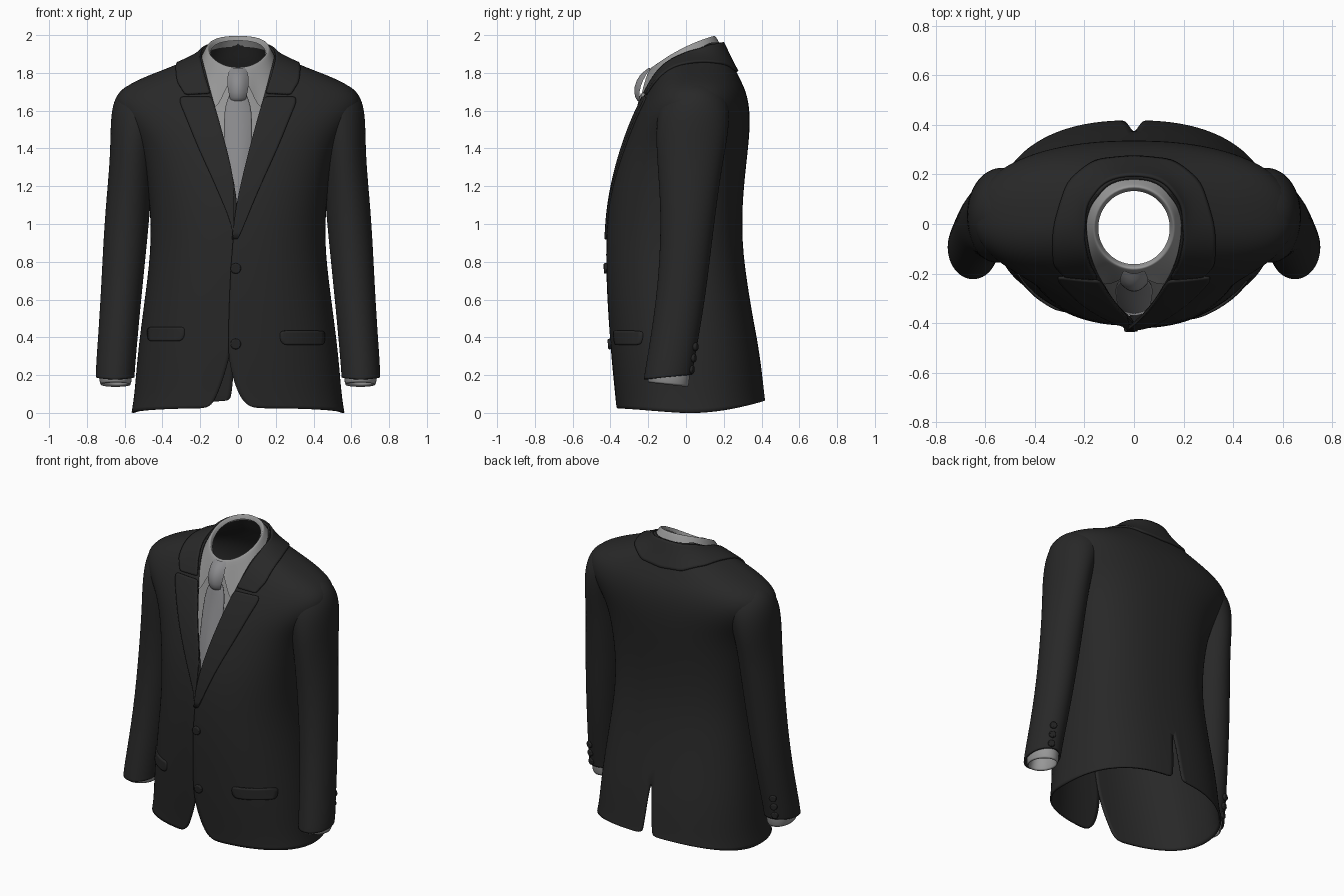
import bpy, bmesh, math
from mathutils import Vector
from mathutils.bvhtree import BVHTree

if "Cube" in bpy.data.objects:
    bpy.data.objects.remove(bpy.data.objects["Cube"])


def material(name, c):
    m = bpy.data.materials.new(name)
    m.diffuse_color = (*c, 1)
    m.use_nodes = True
    m.node_tree.nodes["Principled BSDF"].inputs["Base Color"].default_value = m.diffuse_color
    return m


SUIT = material("charcoal cloth", (.021, .021, .021))
BUTTON = material("black button", (.018, .018, .018))
SHIRT = material("light grey shirt", (.31, .31, .31))
TIE = material("grey tie", (.26, .26, .27))


def sheet(name, grids, mat, sub=1, thick=0.0):
    """Quad sheets from grids of points; each grid is (rows, flip)."""
    bm = bmesh.new()
    for rows, flip in grids:
        vs = [[bm.verts.new(p) for p in r] for r in rows]
        for a, b in zip(vs, vs[1:]):
            for j in range(len(a) - 1):
                q = [a[j], a[j + 1], b[j + 1], b[j]]
                bm.faces.new(q[::-1] if flip else q)
    bmesh.ops.remove_doubles(bm, verts=bm.verts, dist=1e-5)
    me = bpy.data.meshes.new(name)
    bm.to_mesh(me)
    bm.free()
    for p in me.polygons:
        p.use_smooth = True
    ob = bpy.data.objects.new(name, me)
    bpy.context.collection.objects.link(ob)
    me.materials.append(mat)
    if sub:
        ob.modifiers.new("smooth", "SUBSURF").levels = sub
        ob.modifiers["smooth"].render_levels = sub
    if thick:
        solidify(ob, thick)
    return ob


def solidify(ob, t):
    s = ob.modifiers.new("cloth", "SOLIDIFY")
    s.thickness, s.offset = t, -1


def mirror_rows(rows, s):
    return ([[(s * x, y, z) for x, y, z in r] for r in rows], s < 0)


# Jacket body: z, half width, front y, back y, middle y,
# left front edge, right front edge (above 1 = degrees), half vent gap
BODY = [
    (0.0, .565, -.36, .42, 0, .06, .15, .045), (.09, .55, -.365, .415, 0, 0, .11, .035),
    (.28, .535, -.385, .395, 0, -.055, .045, .018), (.45, .515, -.397, .365, 0, -.05, .02, 0),
    (.65, .488, -.41, .33, 0, -.045, .015, 0), (.9, .458, -.415, .295, 0, -.03, .0, 0),
    (1.15, .47, -.40, .3, 0, 0, 0, 0), (1.4, .51, -.345, .33, 0, .065, .065, 0),
    (1.53, .6, -.295, .34, .01, .1, .1, 0), (1.63, .66, -.25, .335, .02, .125, .125, 0),
    (1.71, .63, -.21, .315, .03, .147, .147, 0),
    (1.77, .52, -.18, .285, .03, .163, .163, 0), (1.83, .36, -.145, .255, .02, .178, .178, 0),
    (1.875, .255, -.10, .23, .02, .19, .19, 0), (1.92, .205, -.08, .21, .02, 98, 98, 0),
    (1.96, .17, -.05, .19, .03, 125, 125, 0)]
N, SEG = 2.35, 22


def edge_angle(x, w):
    if x > 1:
        return math.radians(x)
    return math.copysign(math.asin(min(1, abs(x) / w) ** (N / 2)), x)


def spow(v):
    return math.copysign(abs(v) ** (2 / N), v)


def body_half(s):
    rows = []
    for z, w, yf, yb, yc, el, er, gap in BODY:
        a0 = edge_angle(el if s > 0 else er, w)
        a1 = math.pi - edge_angle(gap, w)
        row = []
        for j in range(SEG + 1):
            a = a0 + (a1 - a0) * j / SEG
            c = spow(math.cos(a))
            lap = 1.025 if s > 0 and z < 1.2 else 1     # left side laps over
            y = yc + (c * (yf - yc) * lap if c > 0 else -c * (yb - yc))
            x = 0.0 if gap == 0 and j == SEG else w * spow(math.sin(a))
            lift = (.065 * (y / .42) ** 2 if y > 0 else .025 * c) if z < .05 else 0
            row.append((x, y, z + lift))
        rows.append(row)
    return mirror_rows(rows, s)


body = sheet("jacket_body", [body_half(1), body_half(-1)], SUIT, 2)
bpy.context.view_layer.update()
surface = BVHTree.FromObject(body, bpy.context.evaluated_depsgraph_get())
solidify(body, .012)


def front_hit(x, z):
    """Point and normal on the jacket front."""
    p, n, _, _ = surface.ray_cast(Vector((x, -1, z)), Vector((0, 1, 0)))
    if p is None or p.y > -.02:
        p, n, _, _ = surface.find_nearest(Vector((x, -.3, z)))
    return p, n


def drape(rows, s, off, cols=6):
    """Grid lying on the jacket front from rows of z, inner x, outer x."""
    out = []
    for z, x0, x1 in rows:
        r = []
        for j in range(cols + 1):
            x = x0 + (x1 - x0) * j / cols
            p, _ = front_hit(s * (x + (.02 if j == 0 else 0)), z)
            r.append((s * x, p.y - off, z))
        out.append(r)
    return out, s < 0


# Lapels
LAPEL = [(.92, -.03, .0), (1.0, -.022, .035), (1.1, -.01, .075), (1.24, .02, .135), (1.4, .06, .21),
         (1.53, .095, .262), (1.6, .115, .29), (1.65, .13, .312), (1.675, .138, .305)]
for s in (1, -1):
    rows = LAPEL if s > 0 else [(z, max(a, .02), max(b, .025)) for z, a, b in LAPEL]
    sheet("lapel", [drape(rows, s, .011)], SUIT, 1, .012)

# Jacket collar, wrapped round the neck from notch to back
INNER = [(.145, -.21, 1.685), (.175, -.16, 1.78), (.197, -.06, 1.865), (.188, .07, 1.925), (.11, .175, 1.955), (0, .205, 1.965)]
OUTER = [(.285, -.24, 1.70), (.325, -.17, 1.76), (.325, .0, 1.86), (.27, .17, 1.86), (.15, .28, 1.83), (0, .3, 1.82)]


def along(path, t):
    i = min(int(t), len(path) - 2)
    return Vector(path[i]).lerp(Vector(path[i + 1]), t - i)


halves = []
for s in (1, -1):
    rows = []
    for k in range(6):
        r = []
        for m in range(21):
            p, n, _, _ = surface.find_nearest(along(OUTER, m / 4).lerp(along(INNER, m / 4), k / 5))
            q = p + n * .012
            r.append((0.0 if m == 20 else q.x, q.y, q.z))
        rows.append(r)
    halves.append(mirror_rows(rows, s))
sheet("jacket_collar", halves, SUIT, 1, .012)

# Pocket flaps
for s in (1, -1):
    flap = [(.36, .24, .455), (.38, .225, .46), (.41, .222, .462), (.435, .225, .46)]
    if s < 0:
        flap = [(z + .02, a + .06, b + .02) for z, a, b in flap]
    sheet("pocket_flap", [drape(flap, s, .014)], SUIT, 1, .014)


def button(name, p, n, r):
    bpy.ops.mesh.primitive_cylinder_add(vertices=20, radius=r, depth=.022, location=p)
    ob = bpy.context.object
    ob.name = name
    ob.rotation_euler = Vector(n).to_track_quat('Z', 'Y').to_euler()
    ob.data.materials.append(BUTTON)
    b = ob.modifiers.new("round", "BEVEL")
    b.width, b.segments = .006, 2
    bpy.ops.object.shade_smooth_by_angle()


for z in (.365, .765):
    p, n = front_hit(-.012, z)
    button("front_button", p + n * .003, n, .028)

# Sleeves: z, centre x, centre y, x radius, y radius
SLEEVE = [(.19, .65, -.095, .104, .13), (.23, .65, -.09, .105, .13), (.6, .62, -.025, .108, .13),
          (1.0, .59, .01, .121, .14), (1.3, .565, .02, .117, .172), (1.45, .555, .03, .122, .192),
          (1.58, .53, .04, .145, .195), (1.67, .49, .045, .165, .175), (1.73, .44, .05, .165, .13),
          (1.765, .40, .05, .1, .08), (1.77, .38, .05, .02, .02)]
# Shirt cuffs, folding back inside
CUFF = [(.24, .645, -.085, .07, .095), (.15, .648, -.095, .072, .097),
        (.14, .648, -.095, .086, .112), (.25, .65, -.09, .09, .115)]


def tube(table, s, tilt, tilted):
    rows = []
    for i, (z, cx, cy, rx, ry) in enumerate(table):
        rows.append([(cx + rx * math.cos(t), cy + ry * math.sin(t),
                      z + (tilt * math.sin(t) if i in tilted else 0))
                     for t in [2 * math.pi * (j % 20) / 20 for j in range(21)]])
    return mirror_rows(rows, s)


for s in (1, -1):
    sheet("sleeve", [tube(SLEEVE, s, .012, (0, 1))], SUIT, 2, .012)
    sheet("shirt_cuff", [tube(CUFF, s, -.012, (1, 2))], SHIRT, 1)
    for k in range(3):
        z = .23 + .06 * k
        button("sleeve_button", (s * .682, .03 + .01 * k, z), (s * .4, 1, 0), .022)


def strip(rows, cols=8):
    """Curved strip from rows of z, half width, centre y, depth to the edges."""
    return ([[(w * t, y + d * t * t, z) for t in [-1 + 2 * j / cols for j in range(cols + 1)]]
             for z, w, y, d in rows], False)


# Shirt front, tie blade and knot
sheet("shirt_front", [strip([(1.05, .12, -.335, .02), (1.3, .15, -.295, .03), (1.5, .18, -.235, .03),
                             (1.65, .2, -.2, .05), (1.77, .19, -.18, .07), (1.82, .15, -.172, .08)])], SHIRT, 1)
sheet("tie_blade", [strip([(1.06, .05, -.37, .015), (1.25, .068, -.35, .02), (1.45, .075, -.3, .02),
                           (1.6, .075, -.262, .015), (1.66, .055, -.252, .02), (1.69, .045, -.24, .01)])], TIE, 1, .01)
sheet("tie_knot", [strip([(1.645, .034, -.245, .02), (1.66, .042, -.272, .02), (1.73, .058, -.278, .035),
                          (1.79, .056, -.248, .035), (1.825, .042, -.2, .015)])], TIE, 1)

# Shirt collar: angle from the front, and the lower outer edge with its wing tip
FALL = [(0, (0, -.195, 1.815)), (14, (.06, -.228, 1.735)), (28, (.115, -.252, 1.59)), (45, (.165, -.225, 1.65)),
        (65, (.2, -.15, 1.76)), (90, (.215, -.03, 1.845)), (120, (.195, .1, 1.9)),
        (150, (.11, .175, 1.935)), (180, (0, .195, 1.94))]
halves = []
for s in (1, -1):
    rows = [[], [], [], []]
    for deg, low in FALL:
        sx, cy = math.sin(math.radians(deg)), -math.cos(math.radians(deg))
        sx = 0.0 if deg == 180 else sx
        z = 1.918 + .085 * cy + .022 * sx * sx
        rows[0].append(low)
        rows[1].append((.178 * sx, -.012 + .18 * cy, z - .012))
        rows[2].append((.165 * sx, -.012 + .167 * cy, z + .002))
        rows[3].append((.15 * sx, -.012 + .152 * cy, z - .03))
    halves.append(mirror_rows(rows, s))
sheet("shirt_collar", halves, SHIRT, 2)
